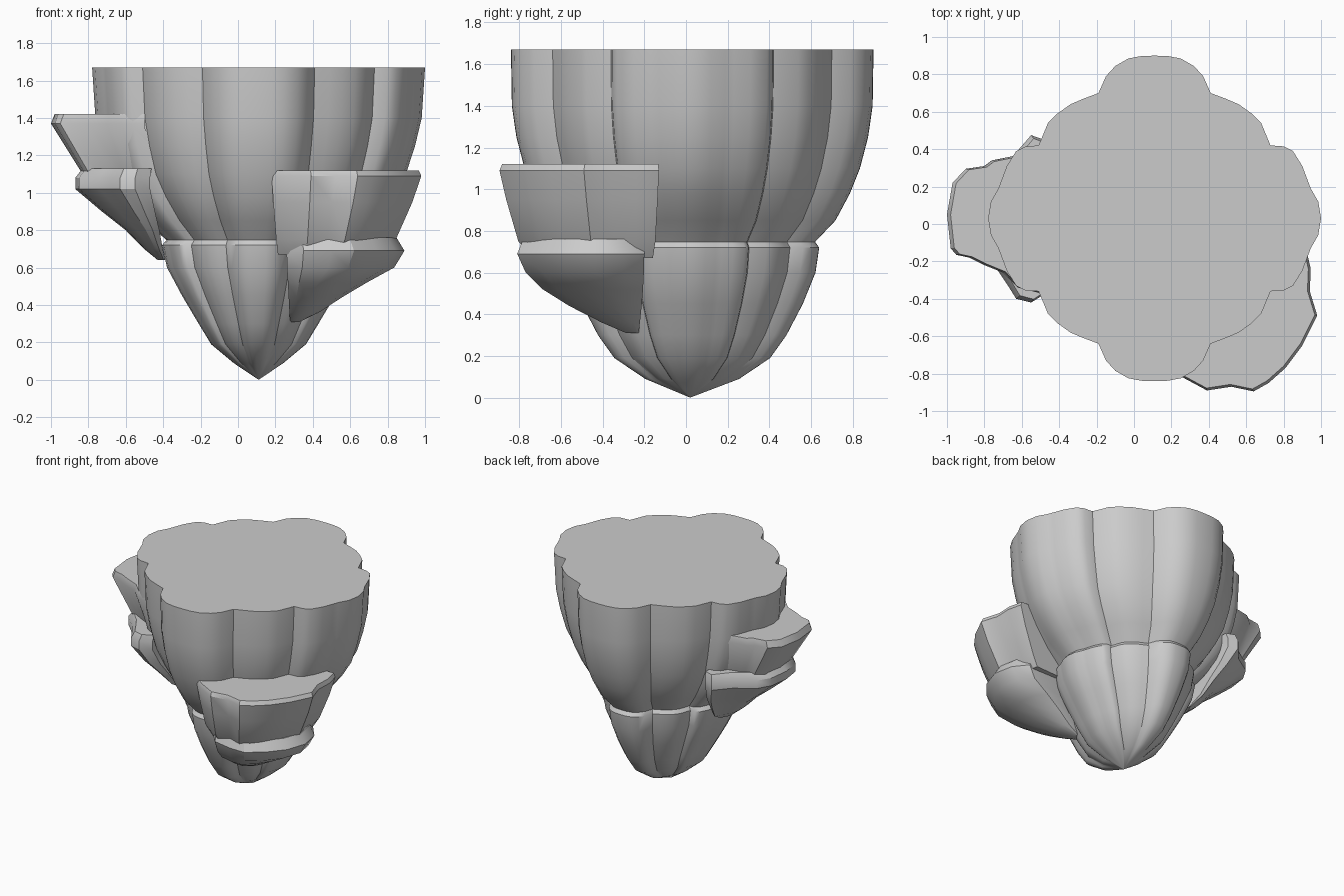
import bpy, bmesh


def loft(name, outline, rings, anchor, tip=None):
    """Stack scaled copies of an outline; rings are (z, scale_x, scale_y)."""
    bm = bmesh.new()
    ax, ay = anchor
    loops = [[bm.verts.new((ax + (x - ax) * sx, ay + (y - ay) * sy, z))
              for x, y in outline] for z, sx, sy in rings]
    n = len(outline)
    for a, b in zip(loops, loops[1:]):
        for i in range(n):
            j = (i + 1) % n
            bm.faces.new((a[i], a[j], b[j], b[i]))
    bm.faces.new(loops[0])
    if tip is None:
        bm.faces.new(loops[-1])
    else:
        t = bm.verts.new(tip)
        for i in range(n):
            bm.faces.new((loops[-1][i], loops[-1][(i + 1) % n], t))
    bmesh.ops.recalc_face_normals(bm, faces=bm.faces)
    mesh = bpy.data.meshes.new(name)
    bm.to_mesh(mesh)
    bm.free()
    ob = bpy.data.objects.new(name, mesh)
    bpy.context.collection.objects.link(ob)
    bpy.ops.object.select_all(action='DESELECT')
    ob.select_set(True)
    bpy.context.view_layer.objects.active = ob
    bpy.ops.object.shade_smooth_by_angle(angle=0.55)
    return ob


# Lobed outline of the main rock: one quadrant mirrored four ways
CX, CY = 0.11, 0.03
quad = [(0, .87), (.07, .868), (.14, .855), (.21, .815), (.26, .76), (.30, .67),
        (.38, .64), (.45, .61), (.52, .56), (.57, .51), (.62, .39), (.69, .385),
        (.74, .36), (.79, .28), (.82, .20), (.835, .16), (.875, .09), (.89, 0)]
half = quad + [(x, -y) for x, y in quad[-2::-1]]
full = half + [(-x, y) for x, y in half[-2:0:-1]]
outline = [(CX + x, CY + y) for x, y in full]

# Upper and lower main rock
loft("upper_rock", outline,
     [(1.67, 1, 1), (1.4, .98, .995), (1.25, .94, .97), (1.1, .885, .925),
      (.98, .80, .87), (.85, .68, .79), (.74, .545, .67), (.68, .5, .63)], (CX, CY))
loft("lower_rock", outline,
     [(.75, .55, .675), (.72, .58, .70), (.6, .55, .68), (.45, .46, .61),
      (.3, .36, .52), (.19, .285, .43), (.09, .15, .26)], (CX, CY), (CX, CY - .01, 0))

# Right front ledge, two stacked blocks
right = [(.18, -.76), (.26, -.82), (.39, -.89), (.52, -.87), (.64, -.895), (.72, -.85),
         (.81, -.77), (.90, -.65), (.98, -.49), (.94, -.36), (.945, -.24), (.92, -.13),
         (.5, -.15), (.22, -.4)]
loft("right_ledge_top", right,
     [(1.12, .98, .98), (1.09, 1, 1), (.95, .93, .95), (.75, .80, .86), (.67, .72, .76)],
     (.3, -.25))
right_low = [(.26, -.68), (.35, -.78), (.5, -.81), (.62, -.81), (.74, -.72),
             (.84, -.6), (.89, -.45), (.86, -.3), (.78, -.2), (.5, -.2), (.28, -.25)]
loft("right_ledge_base", right_low,
     [(.76, .93, .95), (.69, 1, 1), (.6, .91, .93), (.52, .67, .79),
      (.44, .45, .57), (.36, .25, .3), (.31, .08, .1)], (.28, -.23))

# Left ledge, two stacked blocks
left = [(-.5, .42), (-.61, .37), (-.76, .34), (-.80, .31), (-.9, .295), (-.97, .22),
        (-1.0, .05), (-.98, -.13), (-.95, -.165), (-.88, -.18), (-.8, -.22),
        (-.7, -.26), (-.62, -.34), (-.5, -.37)]
loft("left_ledge_top", left,
     [(1.42, .97, .98), (1.37, 1, 1), (1.1, .74, .86), (1.0, .65, .75)], (-.35, .04))
left_low = [(-.48, .45), (-.55, .475), (-.65, .36), (-.79, .27), (-.85, .17), (-.87, .02),
            (-.85, -.12), (-.74, -.23), (-.68, -.32), (-.63, -.40), (-.55, -.42),
            (-.47, -.37)]
loft("left_ledge_base", left_low,
     [(1.13, .92, .96), (1.08, 1, 1), (1.02, 1, 1), (.9, .71, .86), (.8, .45, .68),
      (.7, .25, .5), (.64, .1, .25)], (-.38, .03))
